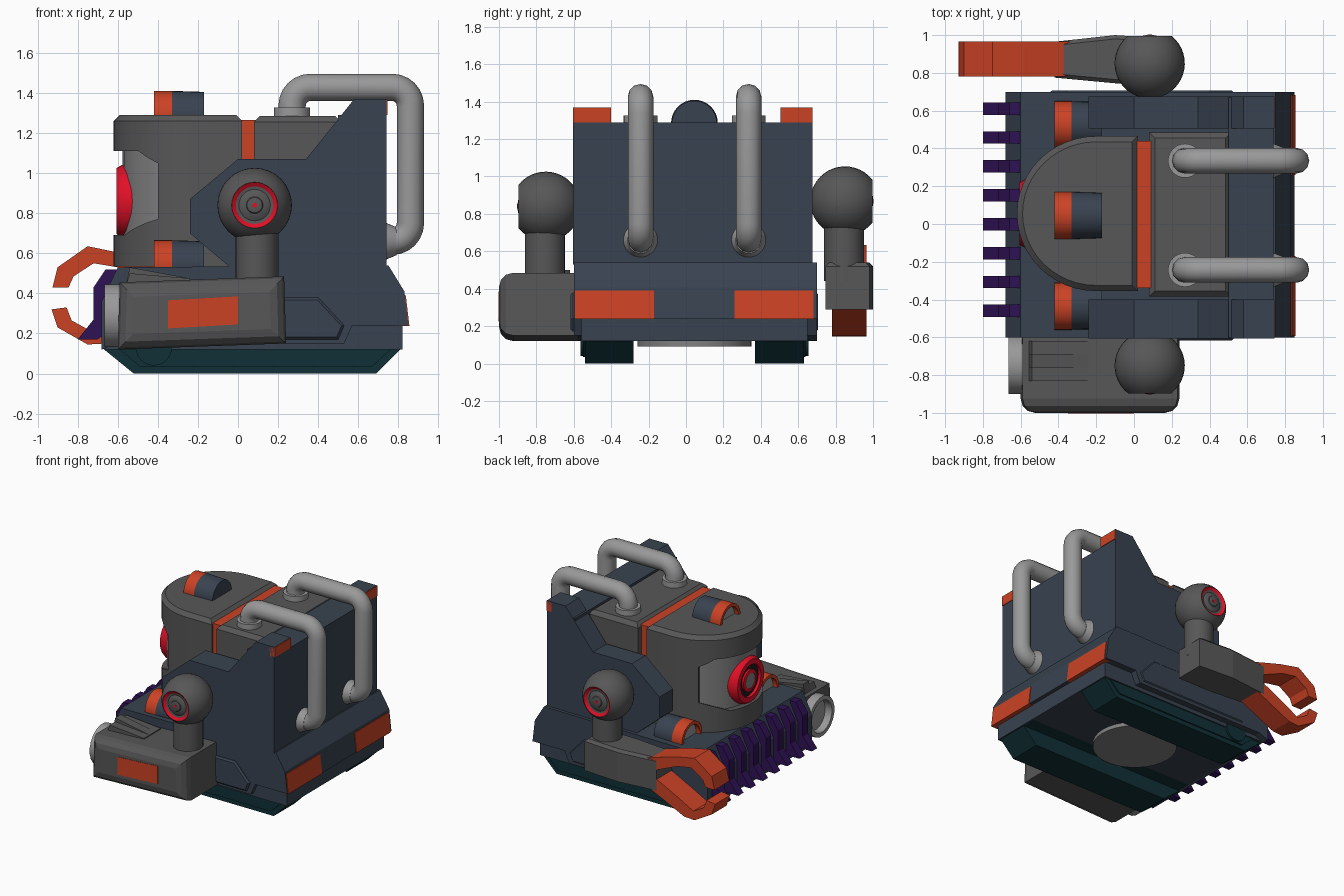
import bpy, bmesh, math
from mathutils import Vector

if "Cube" in bpy.data.objects:
    bpy.data.objects.remove(bpy.data.objects["Cube"])

YC = 0.045   # centre line of the hull
COL = dict(slate=(.04, .055, .08), dark=(.095, .095, .095), mid=(.22, .22, .22), pipe=(.32, .32, .32),
           orange=(.6, .055, .018), teal=(.005, .03, .037), purple=(.028, .006, .09),
           red=(.75, .005, .02), black=(.01, .01, .01))
MATS = {}
for key, c in COL.items():
    MATS[key] = bpy.data.materials.new(key)
    MATS[key].diffuse_color = (*c, 1)


def finish(name, bm, mat, smooth=False):
    bmesh.ops.recalc_face_normals(bm, faces=bm.faces)
    me = bpy.data.meshes.new(name)
    bm.to_mesh(me)
    bm.free()
    ob = bpy.data.objects.new(name, me)
    bpy.context.collection.objects.link(ob)
    me.materials.append(MATS[mat])
    if smooth:
        bpy.ops.object.select_all(action='DESELECT')
        ob.select_set(True)
        bpy.context.view_layer.objects.active = ob
        bpy.ops.object.shade_smooth_by_angle(angle=math.radians(35))
    return ob


def prism(name, pts, axis, a, b, mat, bevel=0, segs=1, smooth=False):
    """Extrude a 2D outline along an axis from a to b; bevel rounds the rim at end b."""
    put = {'X': lambda u, v, d: (d, u, v), 'Y': lambda u, v, d: (u, d, v), 'Z': lambda u, v, d: (u, v, d)}[axis]
    bm = bmesh.new()
    lo = [bm.verts.new(put(u, v, a)) for u, v in pts]
    hi = [bm.verts.new(put(u, v, b)) for u, v in pts]
    bm.faces.new(lo)
    cap = bm.faces.new(hi)
    n = len(pts)
    for i in range(n):
        bm.faces.new((lo[i], lo[(i + 1) % n], hi[(i + 1) % n], hi[i]))
    if bevel:
        bmesh.ops.recalc_face_normals(bm, faces=bm.faces)
        bmesh.ops.bevel(bm, geom=list(cap.edges), offset=bevel, segments=segs, profile=.5, affect='EDGES')
    return finish(name, bm, mat, smooth)


def box(name, x, y, z, mat):
    return prism(name, [(x[0], y[0]), (x[1], y[0]), (x[1], y[1]), (x[0], y[1])], 'Z', z[0], z[1], mat)


def lathe(name, loc, direction, prof, mat, steps=32):
    """Revolve (radius, height) points about a direction through loc."""
    d = Vector(direction).normalized()
    side = d.orthogonal().normalized()
    loc = Vector(loc)
    bm = bmesh.new()
    vs = [bm.verts.new(loc + side * r + d * h) for r, h in prof]
    es = [bm.edges.new(p) for p in zip(vs, vs[1:])]
    bmesh.ops.spin(bm, geom=vs + es, cent=loc, axis=d, angle=2 * math.pi, steps=steps, use_duplicate=False)
    bmesh.ops.remove_doubles(bm, verts=bm.verts, dist=1e-5)
    bmesh.ops.dissolve_degenerate(bm, edges=bm.edges, dist=1e-6)
    return finish(name, bm, mat, True)


def cyl(name, loc, direction, r, h, mat, r2=None):
    return lathe(name, loc, direction, [(0, 0), (r, 0), (r if r2 is None else r2, h), (0, h)], mat)


# hull, belly plate and turntable
hull = [(-.68, .12), (-.68, .36), (-.6, .53), (.75, .54), (.83, .41), (.85, .24), (.57, .24), (.53, .15), (-.6, .15)]
prism("hull", hull, 'Y', -.6, .7, 'slate')
box("belly_plate", (-.66, .82), (-.56, .65), (.12, .26), 'slate')
cyl("turntable", (.03, YC, .09), (0, 0, 1), .305, .05, 'mid')

# tracks, skirt panels, rear bumpers and side walls, mirrored about the centre line
wall = [(-.24, .7), (-.24, .87), (0, 1.07), (.34, 1.07), (.58, 1.37), (.74, 1.37), (.74, .53), (-.04, .53)]
for s, n in ((-1, "right"), (1, "left")):
    def Y(v):
        return YC + s * v
    prism(n + "_track", [(-.68, .13), (-.52, 0), (.69, 0), (.81, .12)], 'Y', Y(.325), Y(.585), 'teal')
    prism(n + "_track_guard", [(-.66, .12), (.81, .12), (.81, .25), (-.66, .25)], 'Y', Y(.215), Y(.59), 'teal')
    prism(n + "_track_rim", [(-.6, .13), (-.49, .035), (.67, .035), (.76, .12), (.76, .2), (-.6, .2)],
          'Y', Y(.58), Y(.595), 'teal')
    cyl(n + "_track_wheel", (-.42, Y(.58), .13), (0, s, 0), .09, .03, 'teal')
    prism(n + "_skirt_panel", [(-.45, .17), (-.36, .38), (.4, .38), (.53, .24), (.5, .17)],
          'Y', Y(.64), Y(.662), 'slate', .012)
    prism(n + "_rear_bumper", [(.8, .238), (.855, .238), (.837, .39), (.8, .39)], 'Y', Y(.215), Y(.638), 'orange')
    y0, y1 = (-.4, -.605) if s < 0 else (.505, .675)
    prism(n + "_side_wall", wall, 'Y', y0, y1, 'slate')
    box(n + "_wall_light", (.7, .745), sorted((y0 + s * .002, y1)), (1.29, 1.368), 'orange')
box("rear_wall", (.5, .739), (-.6, .67), (.53, 1.29), 'slate')

# head: rounded front with a window cut for the eye
C = Vector((-.2, YC + .01))
arc = [(C.x - .42 * math.sin(t), C.y + .41 * math.cos(t)) for t in [math.pi * i / 24 for i in range(25)]]
head = prism("head", [(.02, C.y + .41)] + arc + [(.02, C.y - .41)], 'Z', .535, 1.29, 'dark', .03, 1, True)
win = [(-.2, .69), (.2, .69), (.36, .77), (.36, 1.05), (.29, 1.11), (-.29, 1.11), (-.36, 1.05), (-.36, .77)]
cutter = prism("window_cutter", [(C.y + y, z) for y, z in win], 'X', -.9, -.385, 'dark')
mod = head.modifiers.new("window", 'BOOLEAN')
mod.object = cutter
mod.solver = 'EXACT'
bpy.ops.object.select_all(action='DESELECT')
head.select_set(True)
bpy.context.view_layer.objects.active = head
bpy.ops.object.modifier_apply(modifier="window")
bpy.data.objects.remove(cutter)

# eye
cyl("eye_drum", (C.x, C.y, .68), (0, 0, 1), .375, .44, 'mid')
eye = (-.5, C.y, .86)
lathe("eye_ring", eye, (-1, 0, 0), [(.18, 0), (.18, .08), (.165, .105), (.125, .105), (.12, .075), (.12, 0)], 'red')
cyl("eye_socket", eye, (-1, 0, 0), .13, .085, 'black')
lathe("eye_iris", eye, (-1, 0, 0), [(.085, .07), (.085, .1), (.06, .105), (.06, .07)], 'red')
cyl("eye_lens", eye, (-1, 0, 0), .06, .1, 'mid')

# orange seam and rear engine block
box("neck_seam", (.01, .09), (-.34, .44), (.535, 1.265), 'orange')
prism("engine_block", [(.08, -.385), (.515, -.385), (.515, .485), (.08, .485)], 'Z', .535, 1.285, 'dark', .03)

# lamps: one on the head, two on the hull deck
for n, y, z in (("head_lamp", YC, 1.285), ("right_lamp", YC - .48, .54), ("left_lamp", YC + .48, .54)):
    lathe(n + "_rim", (-.42, y, z), (1, 0, 0), [(.1, .06), (.1, 0), (.125, 0), (.125, .09), (.1, .09)], 'orange')
    cyl(n + "_body", (-.332, y, z), (1, 0, 0), .125, .162, 'slate', .12)
    cyl(n + "_glass", (-.385, y, z), (1, 0, 0), .101, .06, 'pipe')

# front grille teeth
tooth = [(-.66, .52), (-.6, .52), (-.66, .38), (-.66, .2), (-.7, .17), (-.8, .17), (-.72, .27), (-.72, .43)]
for i in range(8):
    y = -.46 + i * .153
    prism(f"grille_tooth_{i + 1}", tooth, 'Y', y - .033, y + .033, 'purple')

# exhaust pipes: bent path with rounded corners and end flanges
for n, y in (("right", -.243), ("left", .335)):
    path = [Vector((.27, y, 1.27)), Vector((.27, y, 1.427)), Vector((.86, y, 1.427)),
            Vector((.86, y, .66)), Vector((.72, y, .66))]
    pts = [path[0]]
    for p, q, r in zip(path, path[1:], path[2:]):
        a, b = q + (p - q).normalized() * .09, q + (r - q).normalized() * .09
        c = a + b - q
        pts += [c - (b - q) * math.cos(t) - (a - q) * math.sin(t) for t in [math.pi / 2 * k / 6 for k in range(7)]]
    pts.append(path[-1])
    cu = bpy.data.curves.new(n + "_pipe", 'CURVE')
    cu.dimensions = '3D'
    cu.bevel_depth = .068
    cu.bevel_resolution = 4
    cu.use_fill_caps = True
    sp = cu.splines.new('POLY')
    sp.points.add(len(pts) - 1)
    for sp_pt, p in zip(sp.points, pts):
        sp_pt.co = (*p, 1)
    cu.materials.append(MATS['pipe'])
    bpy.context.collection.objects.link(bpy.data.objects.new(n + "_pipe", cu))
    cyl(n + "_pipe_top_flange", (.27, y, 1.28), (0, 0, 1), .09, .047, 'pipe')
    cyl(n + "_pipe_rear_flange", (.73, y, .66), (1, 0, 0), .095, .06, 'pipe', .07)

# shoulders: balls with a flat outer face and red pivot, plus upper arms
for s, n, y, z in ((-1, "right", -.75, .84), (1, "left", .85, .868)):
    loc, d, R = (.083, y, z), (0, s, 0), .186
    end = math.acos(.115 / R)
    ang = [-math.pi / 2 + (end + math.pi / 2) * k / 16 for k in range(17)]
    lathe(n + "_shoulder", loc, d, [(R * math.cos(t) if k else 0, R * math.sin(t)) for k, t in enumerate(ang)]
          + [(.112, .135), (0, .11)], 'dark')
    lathe(n + "_pivot_ring", loc, d, [(.114, .11), (.114, .145), (.085, .125), (.085, .1)], 'red')
    lathe(n + "_pivot_dome", loc, d, [(0, .1), (.088, .1), (.088, .12), (.07, .134), (.042, .14), (.038, .146),
                                      (.02, .15), (0, .15)], 'dark')
    cyl(n + "_pivot_dot", loc, d, .012, .153, 'red')
    cyl(n + "_upper_arm", (.095, y - .005, .44), (0, 0, 1), .107, .3, 'dark')

# cannon arm on the right
prism("cannon_body", [(-.6, .12), (-.59, .455), (.23, .485), (.24, .15)], 'Y', -.575, -1, 'dark', .075, 3)
lathe("cannon_muzzle", (-.55, -.745, .288), (-1, 0, 0),
      [(0, 0), (.157, 0), (.157, .115), (.125, .115), (.12, .06), (0, .06)], 'pipe', 20)
prism("cannon_panel", [(-.35, .225), (0, .245), (0, .385), (-.35, .365)], 'Y', -.98, -1.003, 'orange')
for i, (w, zt) in enumerate(((.105, .5), (.035, .53))):
    prism(f"cannon_sight_{i + 1}", [(-.56, .44), (-.54, zt), (-.24, .475), (-.24, .44)],
          'Y', -.725 - w, -.725 + w, 'dark')

# claw arm on the left
forearm = [(-.42, .775), (-.42, .965), (-.1, 1), (.2, .98), (.2, .745), (-.1, .745)]
prism("claw_forearm", forearm, 'Z', .29, .54, 'dark', .02)
upper = [(-.925, .43), (-.9, .53), (-.75, .635), (-.58, .6), (-.34, .53), (-.34, .42), (-.6, .53),
         (-.72, .55), (-.82, .485), (-.845, .43)]
lower = [(-.93, .32), (-.9, .23), (-.75, .145), (-.66, .15), (-.34, .3), (-.34, .42), (-.6, .29),
         (-.74, .215), (-.83, .265), (-.855, .33)]
prism("upper_claw", upper, 'Y', .78, .965, 'orange')
prism("lower_claw", lower, 'Y', .78, .965, 'orange')

for m in bpy.data.materials:
    if m.users and not m.is_grease_pencil:
        m.use_nodes = True
        m.node_tree.nodes["Principled BSDF"].inputs["Base Color"].default_value = m.diffuse_color
